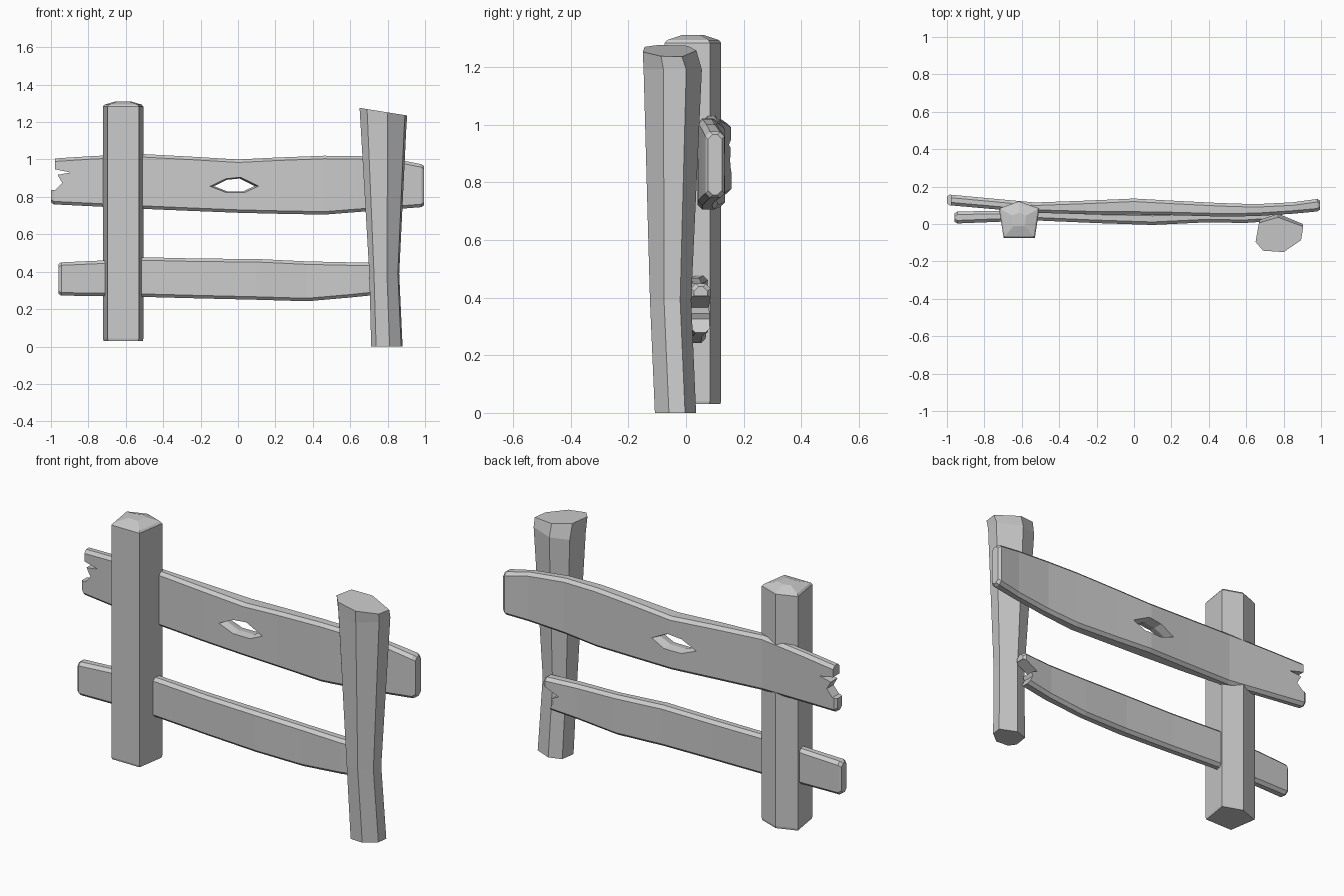
import bpy, bmesh


def loft(name, rings):
    """Skin a list of equal-length closed rings and cap both ends."""
    bm = bmesh.new()
    vs = [[bm.verts.new(p) for p in r] for r in rings]
    n = len(rings[0])
    for a, b in zip(vs, vs[1:]):
        for i in range(n):
            j = (i + 1) % n
            bm.faces.new((a[i], a[j], b[j], b[i]))
    bm.faces.new(vs[0])
    bm.faces.new(vs[-1])
    bmesh.ops.recalc_face_normals(bm, faces=bm.faces)
    mesh = bpy.data.meshes.new(name)
    bm.to_mesh(mesh)
    bm.free()
    ob = bpy.data.objects.new(name, mesh)
    bpy.context.collection.objects.link(ob)
    return ob


def plank(name, stations, c=0.016):
    """Bent board: stations are (x, z_bottom, z_top, y_front, y_back), edges chamfered."""
    def ring(x, b, t, f, k, s=0.0):
        b, t, f, k = b + s, t - s, f + s, k - s
        return [(x, f + c, b), (x, k - c, b), (x, k, b + c), (x, k, t - c),
                (x, k - c, t), (x, f + c, t), (x, f, t - c), (x, f, b + c)]
    first, last = stations[0], stations[-1]
    rings = [ring(*first, s=0.01)]
    rings += [ring(first[0] + 0.015, *first[1:])]
    rings += [ring(*s) for s in stations[1:-1]]
    rings += [ring(last[0] - 0.015, *last[1:]), ring(*last, s=0.01)]
    return loft(name, rings)


def cut(ob, outline, depths):
    """Cut an x-z outline through ob; depths are (y, scale about the outline centre)."""
    cx = sum(p[0] for p in outline) / len(outline)
    cz = sum(p[1] for p in outline) / len(outline)
    cutter = loft("cutter", [[(cx + (x - cx) * s, y, cz + (z - cz) * s)
                              for x, z in outline] for y, s in depths])
    cutter.hide_render = True
    mod = ob.modifiers.new("cut", 'BOOLEAN')
    mod.operation = 'DIFFERENCE'
    mod.solver = 'EXACT'
    mod.object = cutter
    bpy.context.view_layer.objects.active = ob
    bpy.ops.object.modifier_apply(modifier=mod.name)
    bpy.data.objects.remove(cutter)


# Left post: five-sided with a low faceted cap
base = [(-0.697, -0.074), (-0.53, -0.074), (-0.506, 0.083), (-0.615, 0.122), (-0.722, 0.083)]


def post_ring(z, s):
    return [(-0.614 + (x + 0.614) * s, 0.025 + (y - 0.025) * s, z) for x, y in base]


loft("left_post", [post_ring(0.03, 0.97), post_ring(0.042, 1), post_ring(1.283, 1),
                   post_ring(1.293, 0.92), post_ring(1.311, 0.36)])

# Right post: seven-sided, waisted, flaring to a slanted top
top = [(0.65, -0.09), (0.69, -0.142), (0.80, -0.15), (0.893, -0.08),
       (0.905, 0.0), (0.77, 0.055), (0.668, 0.022)]


def flare_ring(z, x0, x1, y0, y1, slant=0.0):
    return [(x0 + (x - 0.65) / 0.255 * (x1 - x0), y0 + (y + 0.15) / 0.205 * (y1 - y0),
             z - slant * (x - 0.78)) for x, y in top]


loft("right_post", [flare_ring(0, 0.712, 0.88, -0.108, 0.035),
                    flare_ring(0.39, 0.702, 0.862, -0.125, 0.018),
                    flare_ring(1.19, 0.655, 0.901, -0.147, 0.055),
                    flare_ring(1.255, 0.65, 0.905, -0.15, 0.036, 0.16)])

# Upper plank with splintered left end and an eye-shaped knot hole
upper = plank("upper_plank", [
    (-1.0, 0.76, 1.005, 0.10, 0.157), (-0.78, 0.75, 1.018, 0.082, 0.138),
    (-0.53, 0.737, 1.03, 0.06, 0.115), (-0.25, 0.725, 1.015, 0.052, 0.125),
    (0.0, 0.715, 1.0, 0.05, 0.136), (0.2, 0.71, 1.01, 0.047, 0.125),
    (0.46, 0.705, 1.02, 0.04, 0.112), (0.65, 0.72, 1.018, 0.042, 0.106),
    (0.85, 0.735, 1.0, 0.055, 0.116), (0.995, 0.745, 0.975, 0.067, 0.134)])
cut(upper, [(-1.1, 0.95), (-0.98, 0.948), (-0.895, 0.93), (-0.965, 0.918), (-0.94, 0.875),
            (-0.975, 0.838), (-1.1, 0.83)], [(-0.1, 1), (0.3, 1)])
cut(upper, [(-1.1, 0.94), (-0.978, 0.94), (-0.982, 1.1), (-1.1, 1.1)], [(-0.1, 1), (0.3, 1)])
cut(upper, [(-0.135, 0.857), (-0.06, 0.893), (0.01, 0.9), (0.095, 0.858), (0.03, 0.828),
            (-0.06, 0.828)], [(0.0, 1.35), (0.09, 0.95), (0.18, 1.4)])

# Lower plank with a forked right end hidden behind the post
lower = plank("lower_plank", [
    (-0.96, 0.272, 0.45, 0.003, 0.067), (-0.72, 0.27, 0.46, 0.012, 0.07),
    (-0.5, 0.265, 0.477, 0.018, 0.076), (-0.2, 0.257, 0.47, 0.005, 0.066),
    (0.1, 0.25, 0.468, -0.005, 0.06), (0.37, 0.242, 0.455, 0.008, 0.068),
    (0.6, 0.262, 0.45, 0.006, 0.07), (0.79, 0.28, 0.448, 0.018, 0.085)])
cut(lower, [(0.9, 0.40), (0.785, 0.405), (0.70, 0.365), (0.74, 0.345), (0.73, 0.325),
            (0.76, 0.27), (0.76, 0.2), (0.9, 0.2)], [(-0.1, 1), (0.3, 1)])
